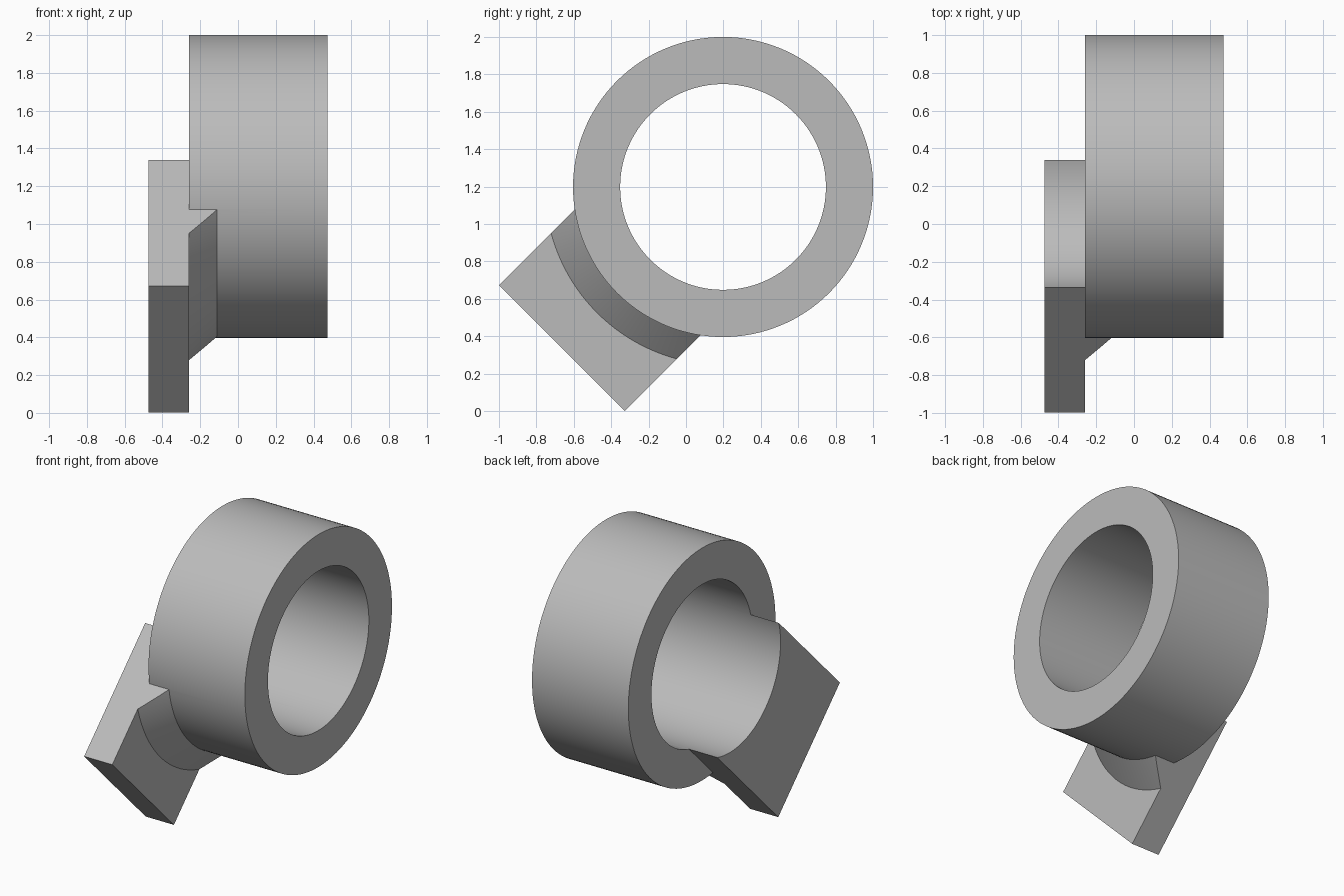
import bpy, bmesh, math
from mathutils import Matrix, Vector

cube = bpy.data.objects.get("Cube")
if cube:
    bpy.data.objects.remove(cube, do_unlink=True)

BORE, OUTER = 0.55, 0.802
BACK, SHOULDER, CHAMFER, FRONT = -0.475, -0.26, -0.11, 0.475
HALF_WIDTH, REACH = 0.475, 1.218
SEGMENTS = 128

grey = bpy.data.materials.new("plain grey")
grey.use_nodes = True
grey.diffuse_color = (0.5, 0.5, 0.5, 1)
grey.node_tree.nodes["Principled BSDF"].inputs["Base Color"].default_value = grey.diffuse_color


def make_object(name, bm):
    bmesh.ops.recalc_face_normals(bm, faces=bm.faces)
    mesh = bpy.data.meshes.new(name)
    bm.to_mesh(mesh)
    bm.free()
    mesh.materials.append(grey)
    obj = bpy.data.objects.new(name, mesh)
    bpy.context.collection.objects.link(obj)
    return obj


def lathe(name, profile):
    """Turn a closed (radius, x) section around the x axis."""
    bm = bmesh.new()
    rings = []
    for i in range(SEGMENTS):
        a = math.tau * i / SEGMENTS
        rings.append([bm.verts.new((x, r * math.cos(a), r * math.sin(a))) for r, x in profile])
    n = len(profile)
    for i, ring in enumerate(rings):
        after = rings[(i + 1) % SEGMENTS]
        for j in range(n):
            k = (j + 1) % n
            bm.faces.new((ring[j], ring[k], after[k], after[j]))
    return make_object(name, bm)


def combine(target, other, operation):
    mod = target.modifiers.new(operation.lower(), 'BOOLEAN')
    mod.operation = operation
    mod.solver = 'EXACT'
    mod.object = other
    bpy.context.view_layer.objects.active = target
    bpy.ops.object.modifier_apply(modifier=mod.name)
    bpy.data.objects.remove(other, do_unlink=True)


# Main ring
collar = lathe("ring_with_mount", [(BORE, SHOULDER), (OUTER, SHOULDER), (OUTER, FRONT), (BORE, FRONT)])

# Mounting plate with its conical fillet, turned and then trimmed to a straight strip
inner = 0.7
cone = OUTER + CHAMFER - SHOULDER
mount = lathe("mounting_plate", [
    (BORE, BACK), (1.5, BACK), (1.5, SHOULDER), (cone, SHOULDER),
    (OUTER, CHAMFER), (inner, CHAMFER), (inner, SHOULDER), (BORE, SHOULDER)])
bm = bmesh.new()
bmesh.ops.create_cube(bm, size=1, matrix=Matrix.Translation((0, REACH / 2, 0))
                      @ Matrix.Diagonal((2, REACH, 2 * HALF_WIDTH, 1)))
strip = make_object("strip_cutter", bm)
strip.hide_render = True
combine(mount, strip, 'INTERSECT')
combine(collar, mount, 'UNION')

# Tilt the plate down towards the front and stand the part on the ground
collar.data.transform(Matrix.Translation(Vector((0, 0.198, 1.198)))
                      @ Matrix.Rotation(math.radians(225), 4, 'X'))
bpy.ops.object.select_all(action='DESELECT')
collar.select_set(True)
bpy.context.view_layer.objects.active = collar
bpy.ops.object.shade_smooth_by_angle(angle=math.radians(25))
